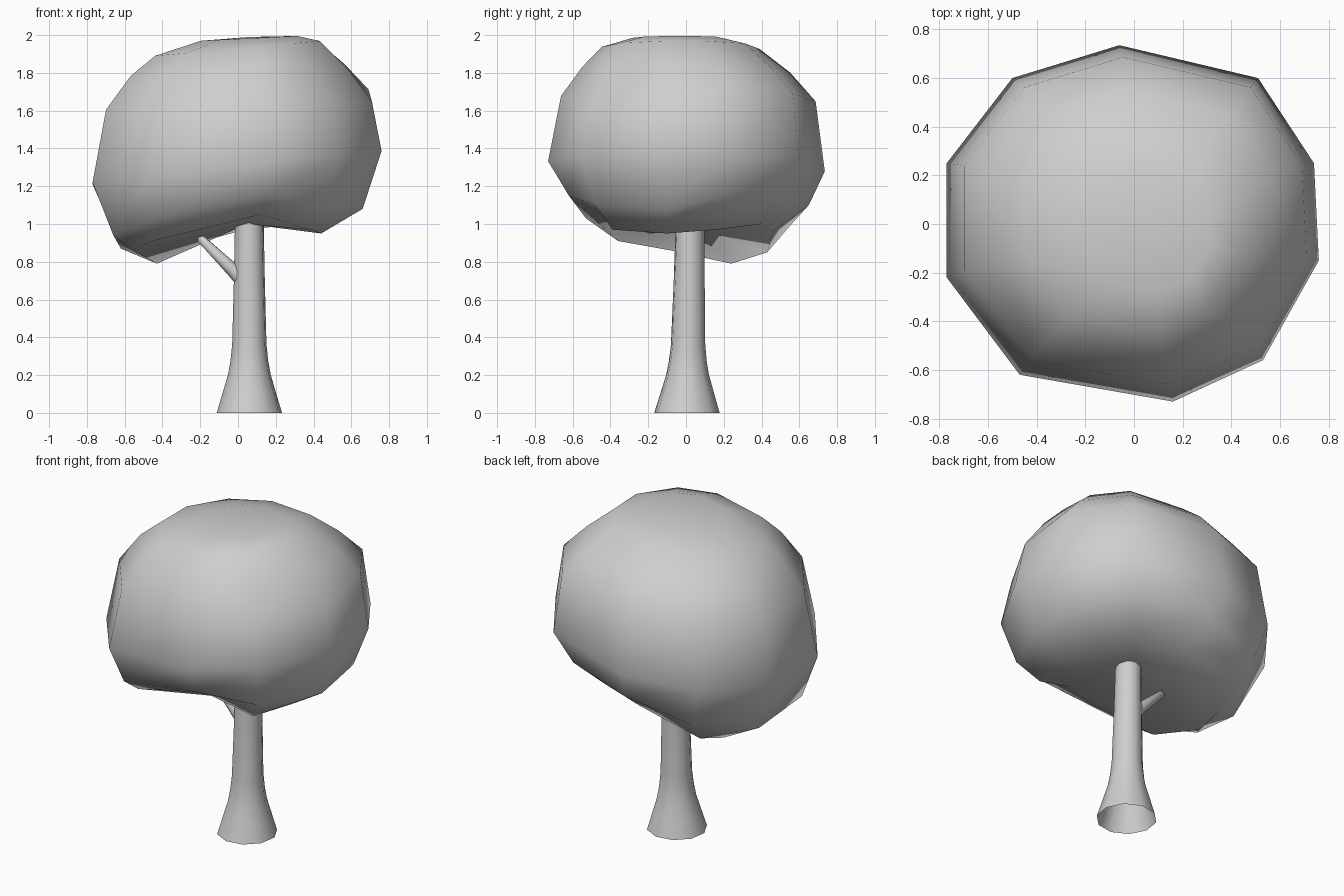
import bpy
import bmesh
from math import cos, sin, pi
from mathutils import Vector

if "Cube" in bpy.data.objects:
    bpy.data.objects.remove(bpy.data.objects["Cube"], do_unlink=True)

SHADE = (0.62, 0.62, 0.62, 1)
grey = bpy.data.materials.new("plain grey")
grey.use_nodes = True
grey.diffuse_color = SHADE
grey.node_tree.nodes["Principled BSDF"].inputs["Base Color"].default_value = SHADE


def loft(name, rings, bottom=None, top=None):
    """Skin a stack of equal rings, closing an end to a point where one is given."""
    bm = bmesh.new()
    rows = [[bm.verts.new(p) for p in ring] for ring in rings]
    n = len(rows[0])
    for low, high in zip(rows, rows[1:]):
        for i in range(n):
            j = (i + 1) % n
            bm.faces.new((low[i], low[j], high[j], high[i]))
    for row, tip in ((rows[0], bottom), (rows[-1], top)):
        if tip:
            v = bm.verts.new(tip)
            for i in range(n):
                bm.faces.new((row[i], row[(i + 1) % n], v))
    bmesh.ops.recalc_face_normals(bm, faces=bm.faces)
    mesh = bpy.data.meshes.new(name)
    bm.to_mesh(mesh)
    bm.free()
    mesh.materials.append(grey)
    mesh.shade_smooth()
    obj = bpy.data.objects.new(name, mesh)
    bpy.context.collection.objects.link(obj)
    return obj


def circle(centre, radius, sides, axis=(0, 0, 1)):
    turn = Vector((0, 0, 1)).rotation_difference(Vector(axis))
    angles = [2 * pi * (i + 0.25) / sides for i in range(sides)]
    return [Vector(centre) + turn @ Vector((radius * cos(a), radius * sin(a), 0)) for a in angles]


# Trunk: flared foot, slight taper, open underneath
trunk_profile = [(0, 0.175), (0.1, 0.145), (0.2, 0.115), (0.27, 0.102), (0.36, 0.092), (0.7, 0.083), (1.06, 0.076)]
loft("trunk", [circle((0.06, 0.005 + 0.017 * z, z), r, 10) for z, r in trunk_profile])

# Branch stub leaning to the right
start, end = Vector((0.04, 0.01, 0.69)), Vector((-0.21, 0.01, 0.935))
axis = end - start
loft("branch", [circle(start + axis * t, r, 8, axis)
                for t, r in ((0, 0.045), (0.3, 0.036), (0.95, 0.022))], top=end)

# Canopy underside: an uneven lip, notched at the front and sagging at the back right
lip = [(0.44, -0.1, 0.95), (0.42, 0.16, 0.97), (0.29, 0.4, 1.0), (0.0, 0.46, 0.96), (-0.4, 0.43, 0.85),
       (-0.43, 0.24, 0.79), (-0.56, -0.08, 0.86), (-0.45, -0.36, 0.91), (0.12, -0.44, 1.05), (0.38, -0.39, 0.97)]
flank = [(0.66, -0.1, 1.08), (0.67, 0.2, 1.15), (0.42, 0.53, 1.15), (-0.03, 0.65, 1.1), (-0.43, 0.55, 0.99),
         (-0.62, 0.15, 0.87), (-0.66, -0.22, 0.94), (-0.43, -0.53, 1.03), (0.15, -0.62, 1.15), (0.48, -0.48, 1.1)]

# Canopy crown: one irregular outline, scaled and tilted at each level
outline = [(0.76, -0.15), (0.74, 0.25), (0.51, 0.6), (-0.06, 0.735), (-0.5, 0.6),
           (-0.77, 0.25), (-0.77, -0.22), (-0.47, -0.62), (0.16, -0.73), (0.53, -0.56)]
# scale, centre x, centre y, height, tilt along x, tilt along y, slump at the front left
levels = [(1.0, 0.0, 0.0, 1.30, 0.11, -0.02, 0),
          (0.92, 0.01, 0.01, 1.66, 0.08, -0.01, 0.3),
          (0.75, 0.01, 0.0, 1.815, 0.06, -0.02, 0.3),
          (0.57, 0.0, -0.03, 1.93, 0.09, 0.0, 0.3),
          (0.33, 0.06, -0.04, 1.98, 0.05, 0.0, 0)]


def crown_ring(scale, cx, cy, z, tilt_x, tilt_y, slump):
    points = [(cx + ox * scale, cy + oy * scale) for ox, oy in outline]
    return [(x, y, z + tilt_x * x + tilt_y * y - slump * max(0, x - 0.6 * y - 0.55))
            for x, y in points]


loft("canopy", [lip, flank] + [crown_ring(*level) for level in levels],
     bottom=(0.05, 0, 1.0), top=(0.06, -0.04, 1.99))
